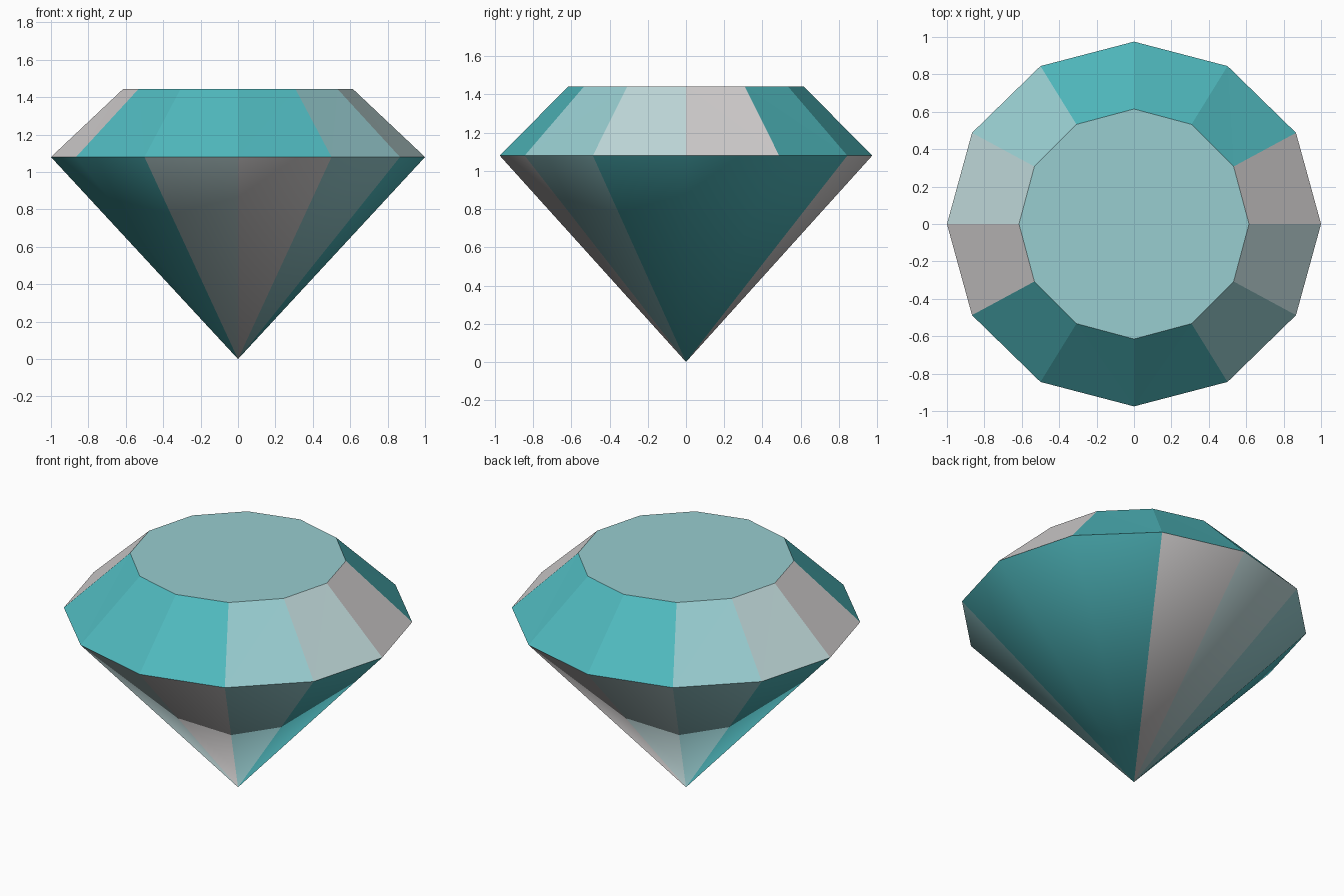
import bpy, bmesh, math

if "Cube" in bpy.data.objects:
    bpy.data.objects.remove(bpy.data.objects["Cube"])

SIDES = 12
GIRDLE_Z, TABLE_Z = 1.08, 1.443


def material(name, rgb):
    m = bpy.data.materials.new(name)
    m.diffuse_color = (*rgb, 1)
    m.use_nodes = True
    m.node_tree.nodes["Principled BSDF"].inputs["Base Color"].default_value = m.diffuse_color
    return m


# Four flat facet colours
MATS = [
    material("teal", (0.080, 0.485, 0.515)),
    material("light_teal", (0.314, 0.610, 0.631)),
    material("pale_teal", (0.527, 0.694, 0.701)),
    material("light_grey", (0.680, 0.658, 0.658)),
]
T, P, Q, W = range(4)


def ring(bm, rx, ry, z):
    return [bm.verts.new((rx * math.cos(a), ry * math.sin(a), z))
            for a in (i * math.tau / SIDES for i in range(SIDES))]


def finish(name, bm, smooth):
    bmesh.ops.triangulate(bm, faces=[f for f in bm.faces if len(f.verts) == 4])
    me = bpy.data.meshes.new(name)
    for f in bm.faces:
        f.smooth = smooth
    bm.to_mesh(me)
    bm.free()
    for m in MATS:
        me.materials.append(m)
    ob = bpy.data.objects.new(name, me)
    bpy.context.collection.objects.link(ob)
    return ob


# Crown: sloped upper facets and the flat table
bm = bmesh.new()
low = ring(bm, 1.0, 0.975, GIRDLE_Z)
top = ring(bm, 0.615, 0.615, TABLE_Z)
crown_pattern = [W, T, T, T, P, Q] * 2
for i, colour in enumerate(crown_pattern):
    j = (i + 1) % SIDES
    bm.faces.new((low[i], low[j], top[j], top[i])).material_index = colour
bm.faces.new(top).material_index = P
finish("crown", bm, False)

# Pavilion: lower cone of facets meeting in the point
bm = bmesh.new()
low = ring(bm, 1.0, 0.975, GIRDLE_Z)
tip = bm.verts.new((0, 0, 0))
pavilion_pattern = [T, T, W, Q, P, T, T, T, Q, W, P, T]
for i, colour in enumerate(pavilion_pattern):
    bm.faces.new((low[(i + 1) % SIDES], low[i], tip)).material_index = colour
finish("pavilion", bm, True)
